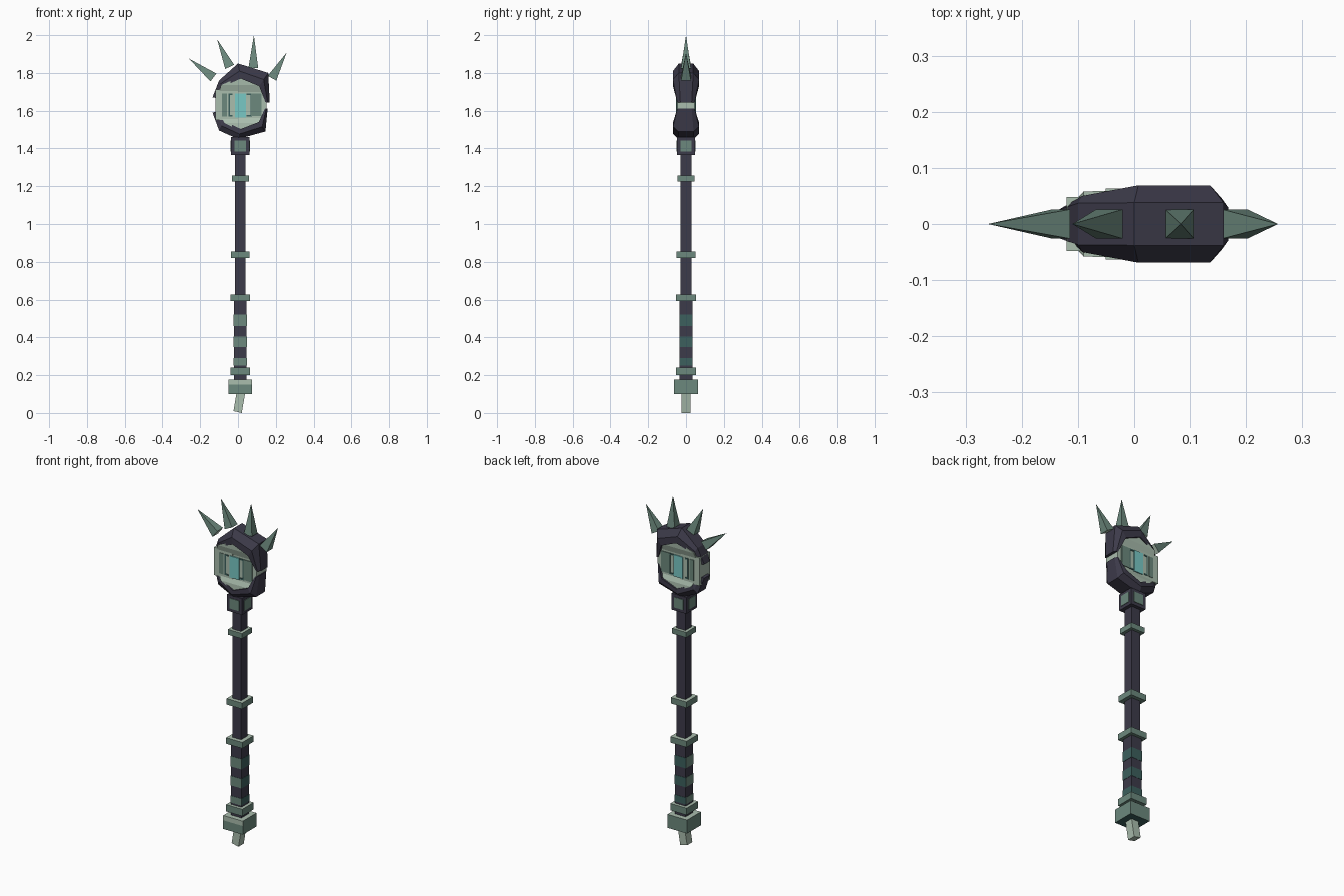
import bpy, bmesh
from mathutils import Vector, Matrix

cube = bpy.data.objects.get("Cube")
if cube:
    bpy.data.objects.remove(cube, do_unlink=True)


def material(name, r, g, b):
    m = bpy.data.materials.new(name)
    m.diffuse_color = (r, g, b, 1)
    m.use_nodes = True
    m.node_tree.nodes["Principled BSDF"].inputs["Base Color"].default_value = (r, g, b, 1)
    return m


DARK = material("dark slate", .046, .043, .068)
PALE = material("pale jade", .40, .51, .42)
GREEN = material("jade green", .15, .25, .205)
TEAL = material("deep teal", .045, .115, .11)
CYAN = material("bright cyan", .19, .58, .56)

CX = 0.012  # shaft axis


def finish(name, bm, mats, rule=None):
    bmesh.ops.recalc_face_normals(bm, faces=bm.faces)
    bm.normal_update()
    if rule:
        for f in bm.faces:
            f.material_index = rule(f.normal)
    me = bpy.data.meshes.new(name)
    bm.to_mesh(me)
    bm.free()
    for m in mats:
        me.materials.append(m)
    ob = bpy.data.objects.new(name, me)
    bpy.context.collection.objects.link(ob)
    return ob


def box(name, x, y, z, mats, rule=None):
    """Box from (min, max) ranges on each axis."""
    bm = bmesh.new()
    bmesh.ops.create_cube(bm, size=1)
    for v in bm.verts:
        v.co = [r[0] if c < 0 else r[1] for c, r in zip(v.co, (x, y, z))]
    return finish(name, bm, mats, rule)


def post(name, half, z0, z1, mats, rule=None):
    return box(name, (CX - half, CX + half), (-half, half), (z0, z1), mats, rule)


def loft(name, sections, mats):
    """Skin closed cross-sections and cap both ends."""
    bm = bmesh.new()
    rings = [[bm.verts.new(p) for p in s] for s in sections]
    n = len(rings[0])
    for a, b in zip(rings, rings[1:]):
        for i in range(n):
            j = (i + 1) % n
            bm.faces.new((a[i], a[j], b[j], b[i]))
    bm.faces.new(rings[0])
    bm.faces.new(rings[-1])
    return finish(name, bm, mats)


def top_pale(n):
    return 1 if n.z > .5 else 0


# Shaft, grip and its bands
post("shaft", .028, .6, 1.38, [DARK])
post("grip", .034, .17, .6, [DARK])
for i, (z0, z1) in enumerate([(.25, .29), (.35, .405), (.46, .52)]):
    post(f"grip_band_{i + 1}", .0355, z0, z1, [TEAL, GREEN],
         lambda n: 1 if n.y < -.5 or n.x < -.5 else 0)

# Rings along the shaft
for i, (z0, z1, half) in enumerate([(.2, .24, .052), (.593, .628, .052),
                                    (.82, .855, .05), (1.225, 1.256, .045)]):
    post(f"shaft_ring_{i + 1}", half, z0, z1, [GREEN, PALE], top_pale)

# Pommel with lighter upper edge, and crooked end peg
post("pommel", .063, .1, .15, [GREEN, TEAL], lambda n: 1 if n.z < -.5 else 0)
post("pommel_rim", .063, .15, .178, [GREEN, PALE],
     lambda n: 1 if n.z > .5 or n.y < -.5 else 0)
loft("end_peg", [[(x, y, z) for x, y, z in
                  ((cx - .022, -.024, zl), (cx + .022, -.024, zr),
                   (cx + .022, .024, zr), (cx - .022, .024, zl))]
                 for cx, zl, zr in ((-.002, .01, 0), (.015, .11, .1))], [PALE])

# Collar under the head, with a panel on each side
post("collar", .048, 1.365, 1.46, [DARK])
for s, side in ((-1, "right"), (1, "left")):
    box(f"collar_panel_{side}", sorted((CX + s * .045, CX + s * .051)), (-.03, .03),
        (1.383, 1.443), [GREEN])
for s, side in ((-1, "front"), (1, "back")):
    box(f"collar_panel_{side}", (CX - .03, CX + .03), sorted((s * .045, s * .051)),
        (1.383, 1.443), [GREEN])

# Pale core of the head, thinner across its middle
core = [(1.775, 0, .03, .06), (1.735, -.09, .112, .058), (1.70, -.1, .132, .047),
        (1.665, -.1, .15, .046), (1.61, -.1, .15, .046), (1.56, -.085, .122, .047),
        (1.535, -.072, .108, .058), (1.5, 0, .03, .06)]
loft("head_core", [[(a, -y, z), (b, -y, z), (b, y, z), (a, y, z)]
                   for z, a, b, y in core], [PALE])
box("head_block", (-.12, .0), (-.0485, .0485), (1.55, 1.712), [PALE])


# Dark claws: stations of outer point, inner point, rim and body half thickness
def claw(name, stations):
    sections = []
    for ox, oz, ix, iz, rim, body in stations:
        mx, mz = ox * .5 + ix * .5, oz * .5 + iz * .5
        half = [(ox, rim, oz), (mx, body, mz), (ix, body, iz)]
        sections.append(half + [(x, -y, z) for x, y, z in reversed(half)])
    loft(name, sections, [DARK])


claw("upper_claw", [(-.135, 1.67, -.09, 1.665, .025, .03),
                    (-.10, 1.76, -.085, 1.725, .037, .05),
                    (0, 1.85, .015, 1.77, .038, .069),
                    (.16, 1.80, .112, 1.73, .038, .069),
                    (.168, 1.642, .145, 1.645, .03, .046)])
claw("lower_claw", [(-.135, 1.59, -.09, 1.60, .025, .03),
                    (-.10, 1.495, -.075, 1.545, .037, .05),
                    (0, 1.45, .015, 1.503, .04, .068),
                    (.145, 1.49, .11, 1.54, .04, .068),
                    (.157, 1.612, .142, 1.61, .03, .046)])

# Inlays on both faces of the head
for s, side in ((-1, "front"), (1, "back")):
    def inlay(name, x0, x1, z0, z1, mat, depth=.051):
        box(f"{name}_{side}", (x0, x1), sorted((s * (depth - .007), s * depth)), (z0, z1), [mat])

    inlay("gem", -.016, .042, 1.565, 1.69, CYAN, .053)
    inlay("left_panel", .07, .125, 1.572, 1.69, GREEN)
    inlay("right_panel", -.085, -.058, 1.57, 1.69, GREEN)
    for x, d, tag in ((-.05, 1, "right"), (.066, -1, "left")):
        inlay(f"bracket_{tag}", x, x + .008, 1.57, 1.69, TEAL)
        for z in (1.57, 1.682):
            a, b = sorted((x, x + d * .022))
            inlay(f"bracket_{tag}_arm_{'low' if z < 1.6 else 'high'}", a, b, z, z + .008, TEAL)

# Four crown spikes: square cones with pale bases
for i, (bx, bz, tx, tz) in enumerate([(-.13, 1.776, -.26, 1.876), (-.044, 1.832, -.11, 1.977),
                                      (.081, 1.825, .084, 2.0), (.18, 1.772, .257, 1.907)]):
    base, tip = Vector((bx, 0, bz)), Vector((tx, 0, tz))
    axis = (tip - base).normalized()
    side = Vector((0, 1, 0)).cross(axis) * .026
    deep = Vector((0, .026, 0))
    bm = bmesh.new()
    corners = [bm.verts.new(base + side * a + deep * b)
               for a, b in ((-1, -1), (1, -1), (1, 1), (-1, 1))]
    point = bm.verts.new(tip)
    bm.faces.new(corners)
    for k in range(4):
        bm.faces.new((corners[k], corners[(k + 1) % 4], point))
    finish(f"crown_spike_{i + 1}", bm, [GREEN, PALE],
           lambda n, axis=axis: 1 if n.dot(axis) < -.9 else 0)
